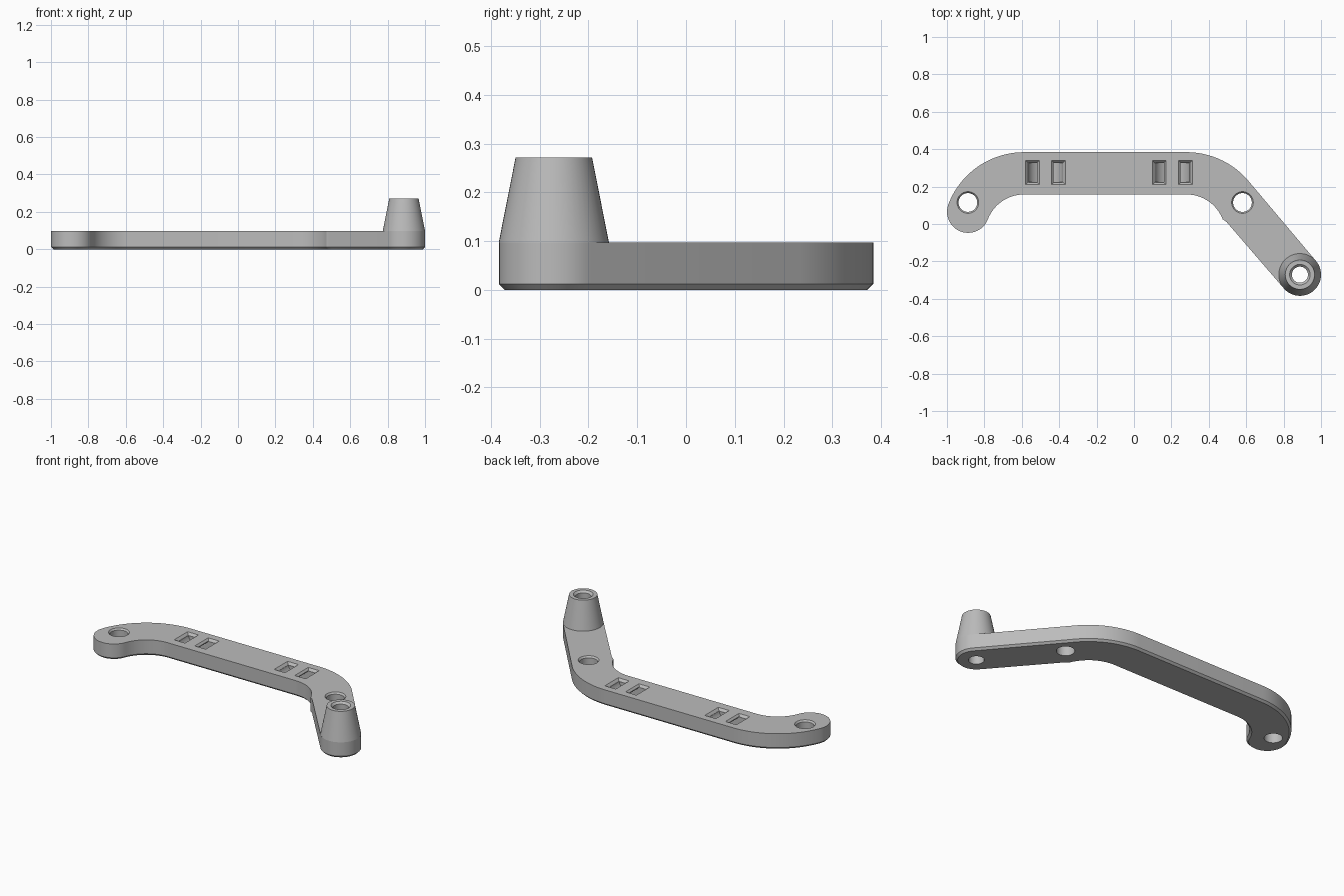
import bpy, bmesh
from math import sin, cos, radians, pi
from mathutils import Vector

cube = bpy.data.objects.get("Cube")
if cube:
    bpy.data.objects.remove(cube, do_unlink=True)

grey = bpy.data.materials.new("plain grey")
grey.use_nodes = True
GREY = (0.5, 0.5, 0.5, 1)
grey.diffuse_color = GREY
grey.node_tree.nodes["Principled BSDF"].inputs["Base Color"].default_value = GREY

TOP, HALF, BEND = 0.097, 0.113, 0.32       # thickness, half width, bend radius
LEFT_BEND, RIGHT_BEND = (-0.588, -0.049), (0.281, -0.049)
POST, ELBOW = (0.887, -0.271), (0.58, 0.085)


def arc(centre, r, a0, a1, n):
    steps = [radians(a0 + (a1 - a0) * i / n) for i in range(n + 1)]
    return [(centre[0] + r * cos(a), centre[1] + r * sin(a)) for a in steps]


def loft(name, rings, closed=False):
    """Skin a stack of equal rings; close it into a tube ring or cap the ends."""
    bm = bmesh.new()
    loops = [[bm.verts.new(p) for p in ring] for ring in rings]
    pairs = list(zip(loops, loops[1:]))
    if closed:
        pairs.append((loops[-1], loops[0]))
    else:
        bm.faces.new(loops[0])
        bm.faces.new(loops[-1])
    for a, b in pairs:
        for i in range(len(a)):
            j = (i + 1) % len(a)
            bm.faces.new((a[i], a[j], b[j], b[i]))
    bmesh.ops.recalc_face_normals(bm, faces=bm.faces)
    mesh = bpy.data.meshes.new(name)
    bm.to_mesh(mesh)
    bm.free()
    mesh.materials.append(grey)
    obj = bpy.data.objects.new(name, mesh)
    bpy.context.collection.objects.link(obj)
    return obj


def lathe_rings(centre, profile, n=48):
    return [[(x, y, z) for x, y in arc(centre, r, 0, 360, n)[:-1]] for r, z in profile]


def outline(w):
    """Bracket outline at half width w around the centre line."""
    end = Vector(arc(LEFT_BEND, BEND, 159, 159, 1)[0])
    pts = arc(LEFT_BEND, BEND + w, 159, 90, 20)
    pts += arc(RIGHT_BEND, BEND + w, 90, 41, 16)
    pts += arc(POST, w, 41, -139, 24)
    pts += arc(ELBOW, w, -139, -139, 1)[:1]
    pts += arc(RIGHT_BEND, BEND - w, 21, 90, 16)
    pts += arc(LEFT_BEND, BEND - w, 90, 159, 16)
    pts += arc(end, w, -21, -201, 24)[1:-1]
    return pts


def rect(x, y, hx, hy, z):
    return [(x - hx, y - hy, z), (x + hx, y - hy, z), (x + hx, y + hy, z), (x - hx, y + hy, z)]


# Bracket plate with a chamfered lower edge
plate = loft("bracket_plate", [[(x, y, z) for x, y in outline(w)] for w, z in
             ((HALF - 0.012, 0), (HALF, 0.012), (HALF, TOP))])

# Screw holes with countersunk rims, and the bore under the post
cutters = []
rim = ((0.05, -0.05), (0.05, TOP - 0.01), (0.058, TOP), (0.058, TOP + 0.05))
for x in (-0.888, 0.58):
    cutters.append(loft("hole_cutter", lathe_rings((x, 0.115), rim)))
cutters.append(loft("bore_cutter", lathe_rings(POST, ((0.043, -0.05), (0.043, TOP + 0.05)))))

# Curved strap channels, each opening through two chamfered slots
SLOT_Y = 0.275
for mid in (-0.473, 0.205):
    prof = [(mid - 0.094, TOP + 0.03)]
    prof += [(mid + 0.094 * cos(a), TOP - 0.075 * sin(a)) for a in
             (pi - pi * i / 16 for i in range(17))]
    prof += [(mid + 0.094, TOP + 0.03), (mid + 0.046, TOP + 0.03)]
    prof += [(mid + 0.046 * cos(a), TOP - 0.035 * sin(a)) for a in
             (pi * i / 12 for i in range(13))]
    prof += [(mid - 0.046, TOP + 0.03)]
    cutters.append(loft("strap_cutter", [[(x, y, z) for x, z in prof]
                   for y in (SLOT_Y - 0.051, SLOT_Y + 0.051)]))
    for side in (-1, 1):
        x = mid + side * 0.07
        cutters.append(loft("slot_cutter", [
            rect(x, SLOT_Y, 0.024, 0.052, TOP - 0.014),
            rect(x, SLOT_Y, 0.037, 0.065, TOP),
            rect(x, SLOT_Y, 0.037, 0.065, TOP + 0.02)]))

bpy.context.view_layer.objects.active = plate
for cutter in cutters:
    cutter.hide_render = True
    mod = plate.modifiers.new("cut", "BOOLEAN")
    mod.operation, mod.solver, mod.object = "DIFFERENCE", "EXACT", cutter
    bpy.ops.object.modifier_apply(modifier=mod.name)
    bpy.data.objects.remove(cutter, do_unlink=True)

# Tapered hollow post on the arm's end
post = loft("tapered_post", lathe_rings(POST, (
    (HALF, TOP), (0.0785, 0.271), (0.055, 0.271), (0.043, 0.259), (0.043, TOP))), closed=True)

# Smooth the round walls, keep the edges crisp
for obj in (plate, post):
    bpy.ops.object.select_all(action="DESELECT")
    obj.select_set(True)
    bpy.context.view_layer.objects.active = obj
    bpy.ops.object.shade_smooth_by_angle(angle=radians(25))
